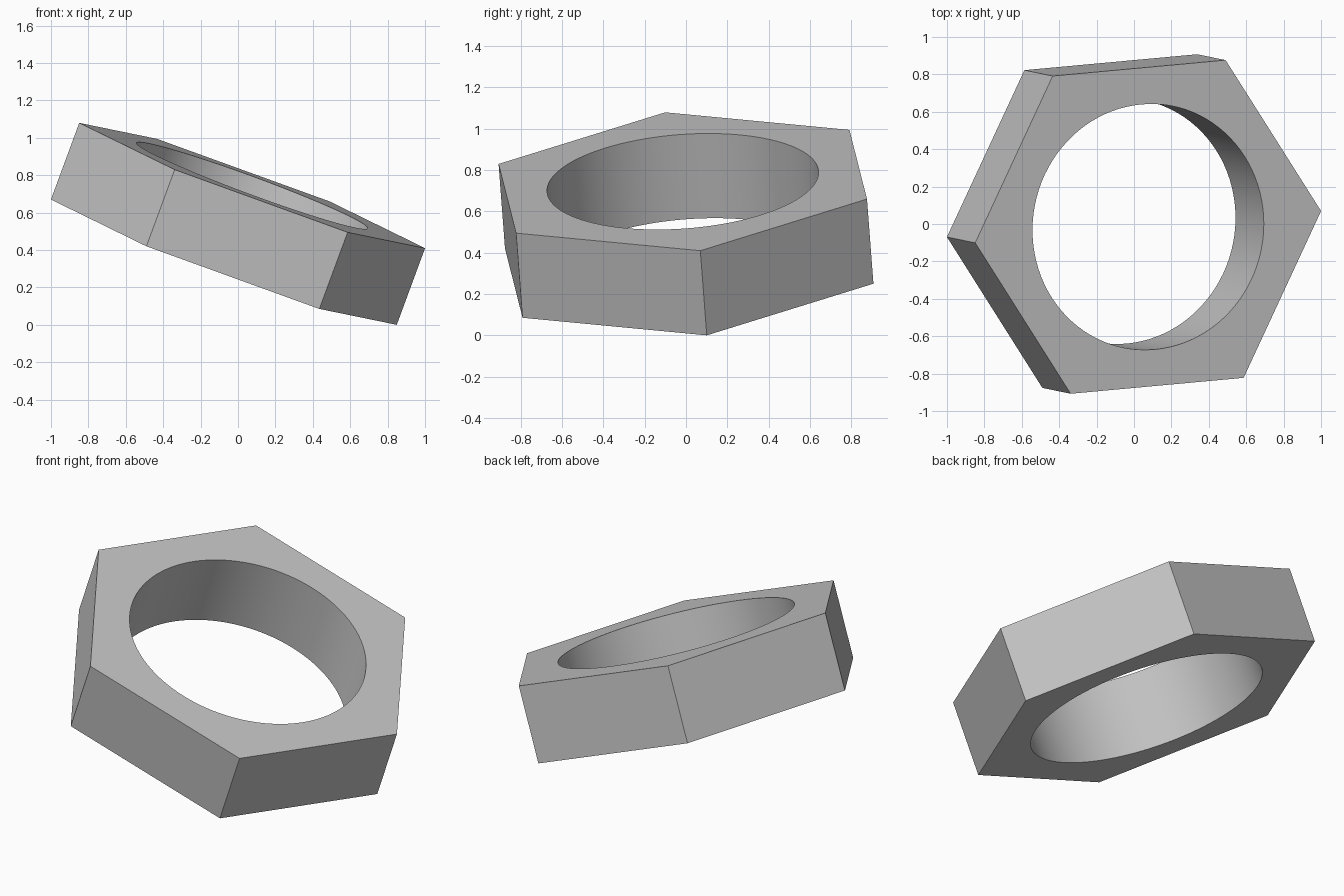
import bpy, bmesh
from math import cos, sin, pi, radians
from mathutils import Vector, Matrix

cube = bpy.data.objects.get("Cube")
if cube:
    bpy.data.objects.remove(cube)

OUTER_R, HOLE_R, THICK = 0.987, 0.659, 0.438
SIDES, ARC = 6, 16          # hexagon sides, hole segments per side

# Plain grey metal
grey = bpy.data.materials.new("grey metal")
colour = (0.55, 0.55, 0.55, 1)
grey.diffuse_color = colour
grey.use_nodes = True
grey.node_tree.nodes["Principled BSDF"].inputs["Base Color"].default_value = colour


def ring(bm, radius, count):
    return [bm.verts.new((radius * cos(2 * pi * i / count),
                          radius * sin(2 * pi * i / count), -THICK / 2))
            for i in range(count)]


# Lower cap: one face per hexagon side, each ending in an arc of the hole
bm = bmesh.new()
hexagon = ring(bm, OUTER_R, SIDES)
hole = ring(bm, HOLE_R, SIDES * ARC)
for s in range(SIDES):
    arc = [hole[(s * ARC + k) % len(hole)] for k in range(ARC + 1)]
    bm.faces.new([hexagon[s], hexagon[(s + 1) % SIDES]] + arc[::-1])

# Raise the cap into a solid nut
result = bmesh.ops.extrude_face_region(bm, geom=bm.faces[:], use_keep_orig=True)
top = [v for v in result["geom"] if isinstance(v, bmesh.types.BMVert)]
bmesh.ops.translate(bm, verts=top, vec=(0, 0, THICK))
bmesh.ops.recalc_face_normals(bm, faces=bm.faces[:])

mesh = bpy.data.meshes.new("hex_nut")
bm.to_mesh(mesh)
bm.free()
mesh.materials.append(grey)
nut = bpy.data.objects.new("hex_nut", mesh)
bpy.context.collection.objects.link(nut)

# Tilt: the nut's axis, and the direction of its first corner
axis = Vector((0.3455, -0.0713, 0.9358)).normalized()
corner = Vector((0.925, 0.085, -0.335))
corner = (corner - axis * corner.dot(axis)).normalized()
tilt = Matrix((corner, axis.cross(corner), axis)).transposed().to_4x4()
mesh.transform(tilt)

# Rest the lowest corner on the ground
nut.location.z = -min(v.co.z for v in mesh.vertices)

# Smooth hole wall, sharp edges elsewhere
bpy.context.view_layer.objects.active = nut
nut.select_set(True)
bpy.ops.object.shade_smooth_by_angle(angle=radians(30))
